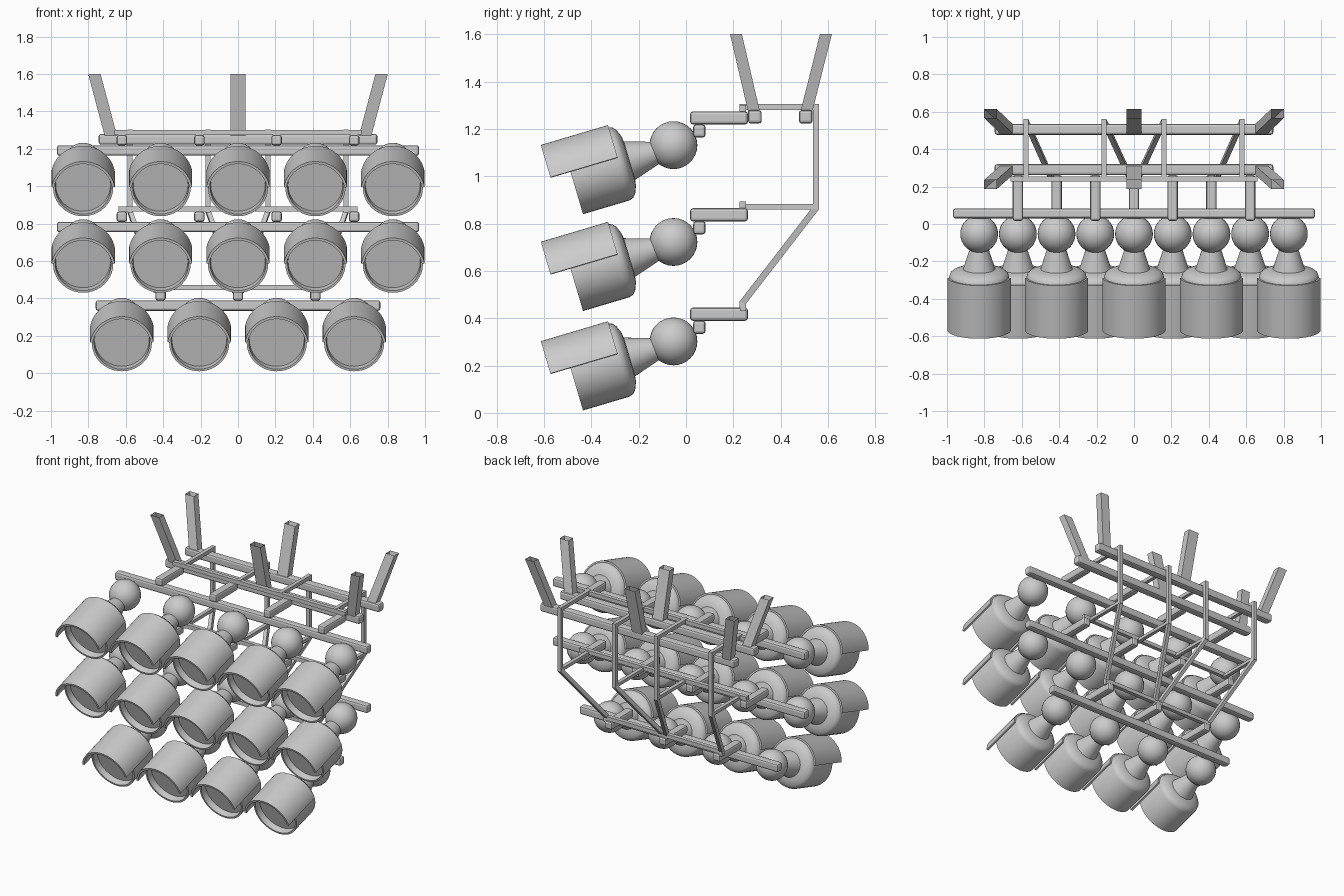
import bpy, bmesh
from math import radians, cos, sin, pi
from mathutils import Vector

if "Cube" in bpy.data.objects:
    bpy.data.objects.remove(bpy.data.objects["Cube"])

TILT = radians(16.5)
ROWS = [(1.131, 5), (0.722, 5), (0.302, 4)]   # ball height, lamps per row
PITCH = 0.414


def finish(name, bm, smooth=False):
    bmesh.ops.recalc_face_normals(bm, faces=bm.faces[:])
    me = bpy.data.meshes.new(name)
    bm.to_mesh(me)
    bm.free()
    if smooth:
        me.shade_smooth()
        me.set_sharp_from_angle(angle=radians(35))
    return me


def place(name, me, loc=(0, 0, 0), tilt=0.0):
    ob = bpy.data.objects.new(name, me)
    ob.location = loc
    ob.rotation_euler = (tilt, 0, 0)
    bpy.context.collection.objects.link(ob)
    return ob


def lathe(name, prof, a0=0.0, a1=2 * pi, n=40, loop=False, drop=0.0):
    """Revolve (radius, distance forward) points around the -y axis."""
    bm = bmesh.new()
    full = a1 - a0 > 6.28
    rings = []
    for i in range(n if full else n + 1):
        a = a0 + (a1 - a0) * i / n
        rings.append([bm.verts.new((r * cos(a), -d, r * sin(a) + drop)) for r, d in prof])
    k = len(prof)
    for i in range(n):
        p, q = rings[i], rings[(i + 1) % len(rings)]
        for j in range(k if loop else k - 1):
            m = (j + 1) % k
            bm.faces.new((p[j], p[m], q[m], q[j]))
    if not full:
        bm.faces.new(rings[0])
        bm.faces.new(rings[-1])
    bmesh.ops.remove_doubles(bm, verts=bm.verts[:], dist=1e-5)
    return finish(name, bm, True)


def box(name, x, y, z, bevel=0.0):
    bm = bmesh.new()
    bmesh.ops.create_cube(bm, size=1)
    for v in bm.verts:
        v.co = Vector([(r[0] + r[1]) / 2 + c * (r[1] - r[0]) for c, r in zip(v.co, (x, y, z))])
    ob = place(name, finish(name, bm))
    if bevel:
        mod = ob.modifiers.new("round", 'BEVEL')
        mod.width, mod.segments = bevel, 2
    return ob


def skew(name, a, b, wx, wy, wz=0.0, caps=True):
    """Sheared four-sided bar whose end sections stay axis aligned."""
    bm = bmesh.new()
    ends = []
    for c in (a, b):
        ends.append([bm.verts.new(Vector(c) + Vector((sx * wx / 2, sy * wy / 2, sy * wz / 2)))
                     for sx, sy in ((-1, -1), (1, -1), (1, 1), (-1, 1))])
    for j in range(4):
        m = (j + 1) % 4
        bm.faces.new((ends[0][j], ends[0][m], ends[1][m], ends[1][j]))
    if caps:
        bm.faces.new(ends[0])
        bm.faces.new(ends[1])
    return place(name, finish(name, bm))


# Shared lamp meshes
bm = bmesh.new()
bmesh.ops.create_uvsphere(bm, u_segments=32, v_segments=16, radius=0.101)
ball = finish("ball", bm, True)
can = lathe("lamp_can", [(0.042, 0.06), (0.085, 0.197), (0.108, 0.2), (0.14, 0.213), (0.155, 0.226),
                         (0.161, 0.245), (0.161, 0.449), (0.149, 0.449), (0.146, 0.405), (0, 0.405)],
            drop=-0.01)
visor = lathe("lamp_visor", [(0.172, 0.241), (0.172, 0.537), (0.158, 0.537), (0.158, 0.241)],
              radians(10), radians(170), 28, True, -0.012)

# Rows: lamps, carrier rail, short arms, cross strip
for i, (z, n) in enumerate(ROWS):
    for k in range(n):
        p = ((k - (n - 1) / 2) * PITCH, -0.053, z)
        place("ball_joint", ball, p)
        place("lamp_can", can, p, TILT)
        place("lamp_visor", visor, p, TILT)
    half = PITCH * (n - 1) / 2 + 0.14
    box("lamp_rail", (-half, half), (0.03, 0.083), (z + 0.032, z + 0.088), 0.013)
    for k in range(n - 1):
        x = (k - (n - 2) / 2) * PITCH
        box("rail_arm", (x - 0.028, x + 0.028), (0.017, 0.262), (z + 0.087, z + 0.143), 0.013)
    w = (0.66, 0.64, 0.45)[i]
    box("cross_strip", (-w, w), (0.226, 0.254), (z + 0.143, z + 0.17))

# Two long hanger rails
for y in (0.291, 0.506):
    box("hanger_rail", (-0.745, 0.745), (y - 0.029, y + 0.029), (1.222, 1.28), 0.013)

# Rear bracing frames
for s in (-1, 1):
    for x, x2 in ((0.578, 0.44), (0.16, 0.018)):
        xr = (s * x - 0.013, s * x + 0.013)
        box("brace_top", xr, (0.226, 0.561), (1.279, 1.304))
        box("brace_upright", xr, (0.536, 0.561), (0.86, 1.29))
        box("brace_middle", xr, (0.226, 0.561), (0.86, 0.882))
        skew("brace_diagonal", (s * x, 0.549, 0.866), (s * x2, 0.24, 0.466), 0.026, 0.022, -0.016)
        box("brace_foot", (s * x2 - 0.013, s * x2 + 0.013), (0.228, 0.253), (0.43, 0.472))

# Six splayed open-topped hanger posts
for s in (-1, 0, 1):
    w = 0.066 if s else 0.08
    for y0, y1 in ((0.288, 0.211), (0.508, 0.591)):
        skew("hanger_post", (s * 0.68, y0, 1.27), (s * 0.768, y1, 1.6), w, 0.05, caps=False)
